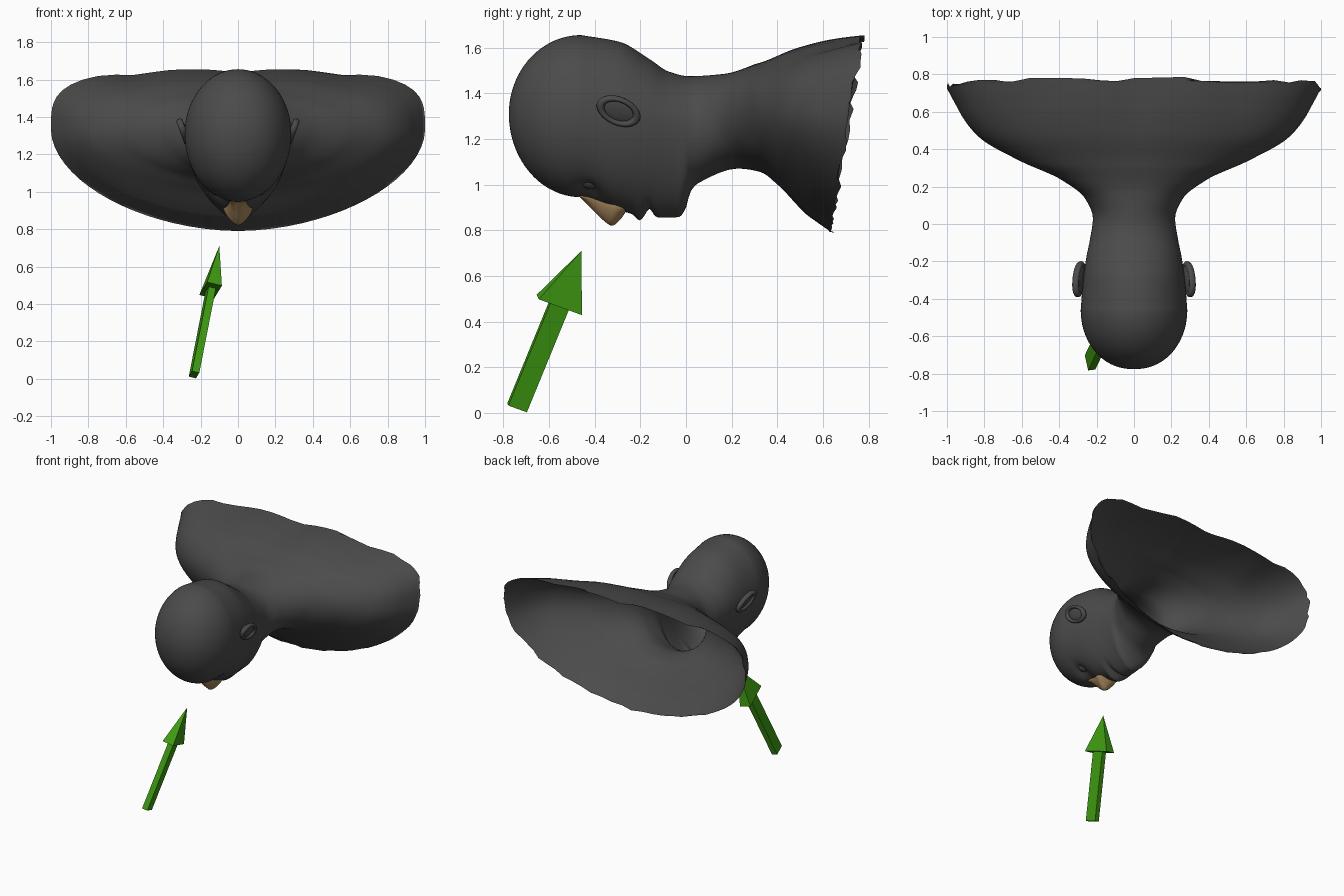
import bpy, bmesh, math, random
from mathutils import Vector, Matrix

if "Cube" in bpy.data.objects:
    bpy.data.objects.remove(bpy.data.objects["Cube"])

random.seed(4)


def material(name, rgb):
    m = bpy.data.materials.new(name)
    m.diffuse_color = (*rgb, 1)
    m.use_nodes = True
    m.node_tree.nodes["Principled BSDF"].inputs["Base Color"].default_value = m.diffuse_color
    return m


GREY = material("dark grey", (0.07, 0.07, 0.07))
TAN = material("tan", (0.40, 0.25, 0.11))
GREEN = material("green", (0.05, 0.33, 0.006))


def finish(bm, name, mat, smooth=True, mirror=False):
    bmesh.ops.recalc_face_normals(bm, faces=bm.faces)
    me = bpy.data.meshes.new(name)
    bm.to_mesh(me)
    bm.free()
    me.materials.append(mat)
    for p in me.polygons:
        p.use_smooth = smooth
    ob = bpy.data.objects.new(name, me)
    bpy.context.collection.objects.link(ob)
    if mirror:
        ob.modifiers.new("mirror", 'MIRROR')
    return ob


def curve(pts, x):
    """Monotone cubic interpolation through (x, value) points."""
    if x <= pts[0][0]:
        return pts[0][1]
    if x >= pts[-1][0]:
        return pts[-1][1]
    d = [(b[1] - a[1]) / (b[0] - a[0]) for a, b in zip(pts, pts[1:])]
    m = [d[0]] + [0 if a * b <= 0 else 2 * a * b / (a + b) for a, b in zip(d, d[1:])] + [d[-1]]
    i = max(k for k in range(len(d)) if pts[k][0] <= x)
    h = pts[i + 1][0] - pts[i][0]
    t = (x - pts[i][0]) / h
    return ((2 * t**3 - 3 * t**2 + 1) * pts[i][1] + (t**3 - 2 * t**2 + t) * h * m[i]
            + (3 * t**2 - 2 * t**3) * pts[i + 1][1] + (t**3 - t**2) * h * m[i + 1])


def ring(y, w, zt, zc, zb, nt=2.0, nb=2.0, n=72):
    """Superelliptic section with separate upper and lower halves."""
    out = []
    for k in range(n):
        a = 2 * math.pi * k / n
        c, s = math.cos(a), math.sin(a)
        e = nt if s > 0 else nb
        r = (abs(c)**e + abs(s)**e) ** (-1 / e)
        out.append(Vector((w * c * r, y, zc + s * r * ((zt - zc) if s > 0 else (zc - zb)))))
    return out


def loft(bm, rings, cap_start=True, cap_end=False):
    vs = [[bm.verts.new(p) for p in r] for r in rings]
    n = len(vs[0])
    for a, b in zip(vs, vs[1:]):
        for k in range(n):
            bm.faces.new((a[k], a[(k + 1) % n], b[(k + 1) % n], b[k]))
    if cap_start:
        bm.faces.new(vs[0])
    if cap_end:
        bm.faces.new(vs[-1])


def bump(d, s):
    return math.exp(-(d / s) ** 2)


# Profiles of the bust along y: back, face/chest, half width, widest height, squareness
TOP = [(-.46, 1.655), (-.29, 1.625), (-.16, 1.55), (-.075, 1.495), (.015, 1.475), (.165, 1.485),
       (.32, 1.535), (.46, 1.6), (.6, 1.64), (.72, 1.655)]
BOTTOM = [(-.46, .945), (-.4, .925), (-.3, .89), (-.2, .865), (-.1, .855), (-.03, .858), (0, .9),
          (.02, .97), (.06, 1.01), (.23, 1.07), (.33, 1.055), (.42, 1.0), (.55, .9), (.72, .79)]
WIDTH = [(-.46, .285), (-.3, .272), (-.18, .255), (-.08, .235), (.03, .22), (.134, .26), (.24, .395),
         (.337, .61), (.455, .82), (.55, .905), (.64, .957), (.72, 1.0)]
MID = [(-.46, 1.31), (-.2, 1.29), (.05, 1.25), (.25, 1.32), (.72, 1.33)]
SQ_TOP = [(.1, 2.0), (.3, 2.1), (.5, 2.7), (.72, 3.7)]
SQ_LOW = [(-.3, 2.0), (-.05, 1.7), (.05, 2.0), (.3, 1.8), (.72, 1.85)]


def bust_ring(y):
    if y < -.46:  # crown dome
        f = math.sqrt(max(0.0, 1 - ((-.46 - y) / .316) ** 2))
        return ring(y, .285 * f**.92, 1.31 + .345 * f, 1.31, 1.31 - .365 * f)
    return ring(y, curve(WIDTH, y), curve(TOP, y), curve(MID, y), curve(BOTTOM, y),
                curve(SQ_TOP, y), curve(SQ_LOW, y))


# Bowed head, neck and open shoulder shell
ys = [-.46 - .316 * math.cos(math.radians(2 + 88 * i / 24)) for i in range(24)]
ys += [-.46 + 1.18 * i / 110 for i in range(111)]
rings = [bust_ring(y) for y in ys]
for y, r in zip(ys, rings):
    lean = min(1, max(0, (y - .3) / .3))
    for p in r:
        if p.z < 1.2 and y < .05:
            p.z += .035 * bump(abs(p.x) - .11, .05) * bump(y + .42, .045)      # eye sockets
            p.z -= .022 * bump(p.x, .08) * bump(y + .205, .02)                 # upper lip
            p.z += .035 * bump(p.x, .09) * bump(y + .16, .018)                 # mouth
        if p.z > 1.4:
            p.z -= .02 * bump(p.x, .09) * lean                                 # spine groove
            p.z -= .02 * bump(abs(p.x) - .55, .12) * lean                      # shoulder dip
        p.y += .16 * (p.z - 1.3) * lean
for p in rings[-1]:
    p.y += random.uniform(-.018, .012)                                         # torn rim
bm = bmesh.new()
loft(bm, rings)
finish(bm, "bust", GREY)

# Nose
NOSE_LOW = [(-.475, .955), (-.42, .9), (-.36, .842), (-.325, .82), (-.285, .85), (-.262, .885)]
NOSE_W = [(-.475, .035), (-.42, .045), (-.36, .06), (-.31, .078), (-.28, .072), (-.262, .05)]
bm = bmesh.new()
loft(bm, [ring(y, curve(NOSE_W, y), .99, .945 if y < -.4 else .945 - (y + .4) * .38,
               curve(NOSE_LOW, y), 2, 1.5, 32)
          for y in [-.475 + .213 * i / 24 for i in range(25)]], True, True)
finish(bm, "nose", TAN)

# Eyes
bm = bmesh.new()
bmesh.ops.create_uvsphere(bm, u_segments=20, v_segments=12, radius=.045,
                          matrix=Matrix.Translation((.11, -.42, 1.025)))
finish(bm, "eyes", GREY, mirror=True)

# Ears: rolled rim around a thin bowl
place = (Matrix.Translation((.285, -.295, 1.325)) @ Matrix.Rotation(math.radians(20), 4, 'Y')
         @ Matrix.Rotation(math.radians(-25), 4, 'X') @ Matrix.Diagonal((1, 1.4, .88, 1)))
bm = bmesh.new()
bmesh.ops.create_uvsphere(bm, u_segments=24, v_segments=12, radius=.06,
                          matrix=place @ Matrix.Diagonal((.25, 1, 1, 1)))
rim = []
for i in range(33):
    a = 2 * math.pi * i / 32
    d = Vector((0, math.cos(a), math.sin(a)))
    rim.append([place @ (d * (.06 + .013 * math.cos(b)) + Vector((.008 + .018 * math.sin(b), 0, 0)))
                for b in [2 * math.pi * k / 10 for k in range(10)]])
loft(bm, rim, False)
bmesh.ops.remove_doubles(bm, verts=bm.verts, dist=1e-5)
finish(bm, "ears", GREY, mirror=True)

# Arrow pointing at the nose
foot, tip = Vector((-.235, -.74, .022)), Vector((-.10, -.458, .71))
axis = (tip - foot).normalized()
wide = Vector((-.04, .18, -.066))
wide = (wide - axis * wide.dot(axis)).normalized()
thin = axis.cross(wide)
neck = foot.lerp(tip, .655)


def rect(c, w, t):
    return [c + wide * w * i / 2 + thin * t * j / 2 for i, j in ((-1, -1), (1, -1), (1, 1), (-1, 1))]


bm = bmesh.new()
loft(bm, [rect(foot, .088, .04), rect(neck, .088, .04)])
finish(bm, "arrow_shaft", GREEN, smooth=False)
bm = bmesh.new()
base = [bm.verts.new(p) for p in rect(neck, .205, .082)]
apex = bm.verts.new(tip)
bm.faces.new(base)
for k in range(4):
    bm.faces.new((base[k], base[(k + 1) % 4], apex))
finish(bm, "arrow_head", GREEN, smooth=False)
